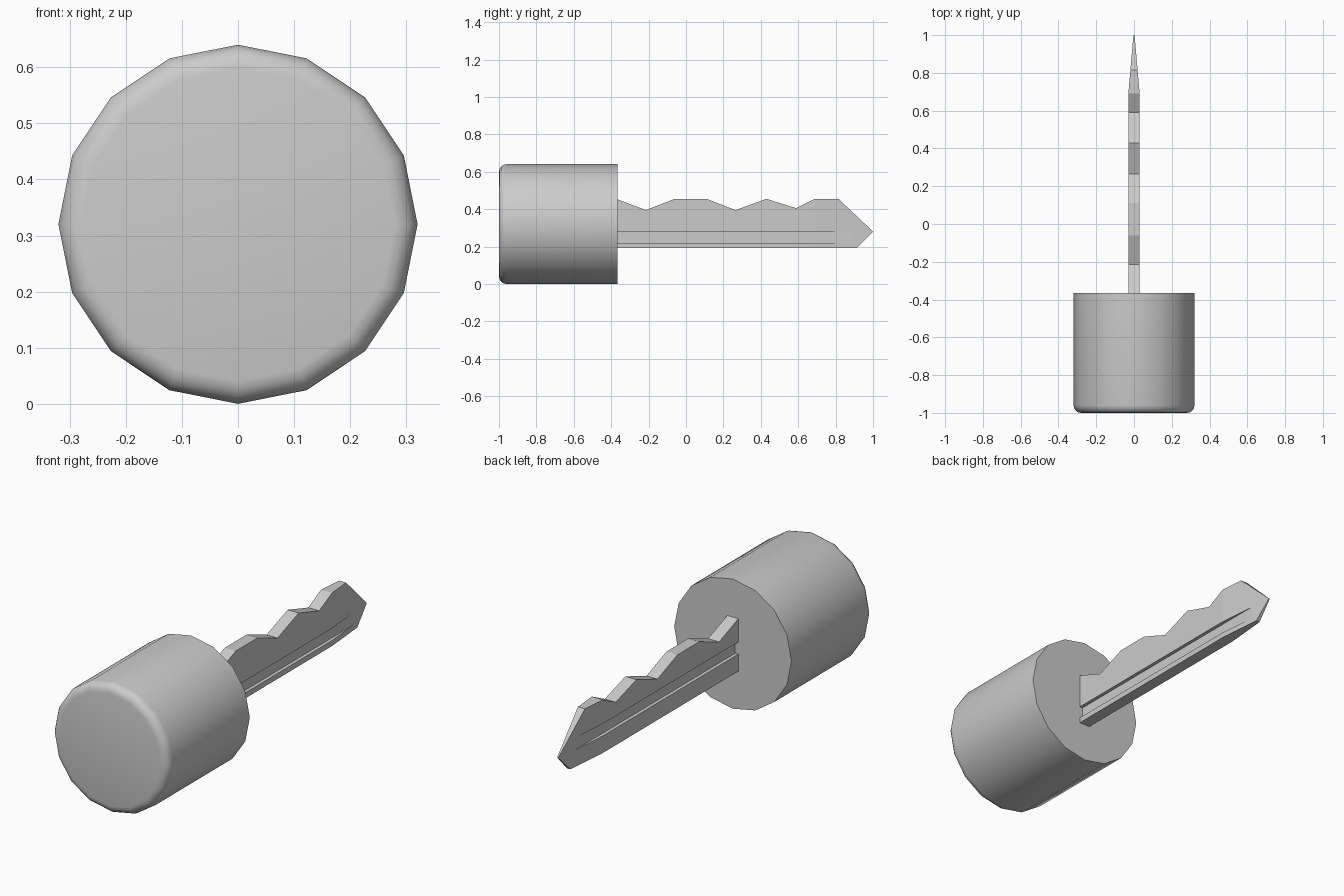
import bpy, bmesh, math
from mathutils import Matrix, Vector

if "Cube" in bpy.data.objects:
    bpy.data.objects.remove(bpy.data.objects["Cube"])


def new_object(name, bm):
    bmesh.ops.recalc_face_normals(bm, faces=bm.faces[:])
    mesh = bpy.data.meshes.new(name)
    bm.to_mesh(mesh)
    bm.free()
    obj = bpy.data.objects.new(name, mesh)
    bpy.context.collection.objects.link(obj)
    return obj


def prism(name, points, place, depth):
    """Extrude a closed outline along the depth vector."""
    bm = bmesh.new()
    face = bm.faces.new([bm.verts.new(place(*p)) for p in points])
    ext = bmesh.ops.extrude_face_region(bm, geom=[face])
    bmesh.ops.translate(bm, vec=Vector(depth),
                        verts=[v for v in ext["geom"] if isinstance(v, bmesh.types.BMVert)])
    return new_object(name, bm)


def activate(obj):
    bpy.ops.object.select_all(action='DESELECT')
    obj.select_set(True)
    bpy.context.view_layer.objects.active = obj


def carve(obj, cutter, operation):
    mod = obj.modifiers.new("carve", 'BOOLEAN')
    mod.operation, mod.solver, mod.object = operation, 'EXACT', cutter
    activate(obj)
    bpy.ops.object.modifier_apply(modifier=mod.name)
    bpy.data.objects.remove(cutter, do_unlink=True)


# Head: 16-sided drum, rounded on the front rim only
bm = bmesh.new()
bmesh.ops.create_cone(bm, cap_ends=True, segments=16, radius1=0.32, radius2=0.32, depth=0.635)
bmesh.ops.transform(bm, verts=bm.verts[:], matrix=Matrix.Translation((0, -0.6825, 0.32))
                    @ Matrix.Rotation(math.radians(90), 4, 'X'))
rim = [e for e in bm.edges if all(v.co.y < -0.99 for v in e.verts)]
bmesh.ops.bevel(bm, geom=rim, offset=0.04, segments=4, profile=0.5, affect='EDGES')
head = new_object("key_head", bm)
activate(head)
bpy.ops.object.shade_smooth_by_angle(angle=math.radians(30))

# Blade: toothed side profile (y, z)
profile = [(-0.4, 0.465), (-0.215, 0.395), (-0.06, 0.455), (0.11, 0.455), (0.265, 0.395),
           (0.43, 0.455), (0.59, 0.405), (0.69, 0.455), (0.815, 0.455), (1.0, 0.28),
           (0.915, 0.193), (-0.4, 0.193)]
blade = prism("key_blade", profile, lambda y, z: (-0.05, y, z), (0.1, 0, 0))

# Thin the blade to its plan outline, tapering towards the tip
half = [(0.03, -0.5), (0.03, 0.69), (0.002, 1.01)]
plan = half + [(-x, y) for x, y in reversed(half)]
carve(blade, prism("plan_cutter", plan, lambda x, y: (x, y, 0.1), (0, 0, 0.5)), 'INTERSECT')

# Lengthwise grooves, staggered on the two sides
for side, low in ((1, 0.22), (-1, 0.277)):
    section = [(side * x, z) for x, z in ((0.013, low), (0.06, low),
                                          (0.06, low + 0.06), (0.013, low + 0.06))]
    carve(blade, prism("groove_cutter", section, lambda x, z: (x, -0.5, z), (0, 1.6, 0)),
          'DIFFERENCE')
